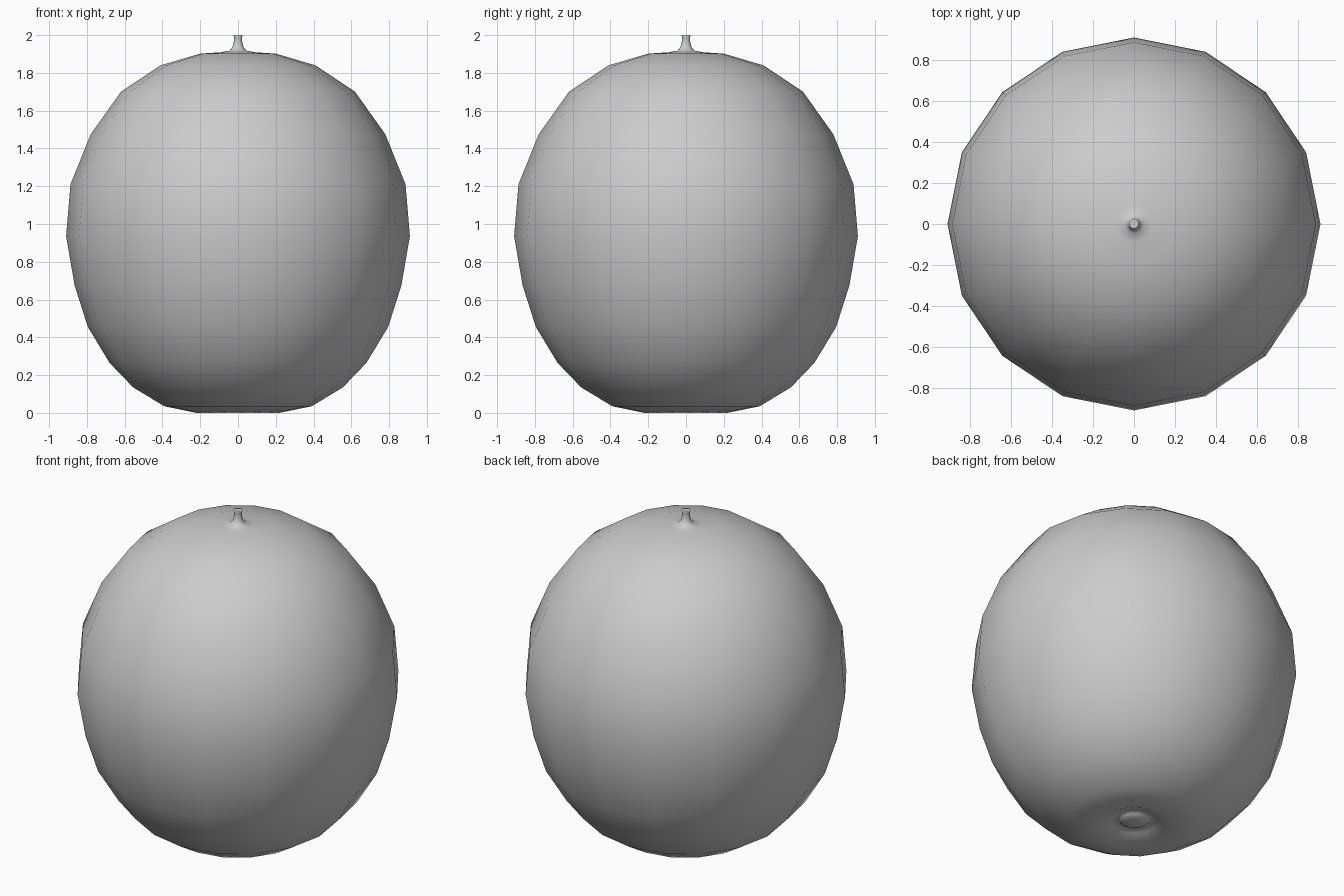
import bpy, bmesh
from math import cos, sin, tau

if "Cube" in bpy.data.objects:
    bpy.data.objects.remove(bpy.data.objects["Cube"])

SIDES = 16


def lathe(name, profile):
    """Spin an (r, z) profile, bottom to top, closing it at poles where r is 0."""
    bm = bmesh.new()
    rings = []
    for r, z in profile:
        n = SIDES if r else 1
        rings.append([bm.verts.new((r * cos(tau * i / SIDES), r * sin(tau * i / SIDES), z))
                      for i in range(n)])
    for a, b in zip(rings, rings[1:]):
        for i in range(SIDES):
            j = (i + 1) % SIDES
            quad = [a[i % len(a)], a[j % len(a)], b[j % len(b)], b[i % len(b)]]
            bm.faces.new(list(dict.fromkeys(quad)))
    bmesh.ops.recalc_face_normals(bm, faces=bm.faces)
    for f in bm.faces:
        f.smooth = True
    mesh = bpy.data.meshes.new(name)
    bm.to_mesh(mesh)
    bm.free()
    obj = bpy.data.objects.new(name, mesh)
    bpy.context.collection.objects.link(obj)
    return obj


# Round fruit: button in the bottom dimple, body, flared neck and stem
lathe("fruit_with_stem", [
    (0, 0.025), (0.05, 0.03), (0.08, 0.04), (0.09, 0.052), (0.13, 0.035),
    (0.22, 0.005), (0.39, 0.035), (0.555, 0.135), (0.68, 0.265),
    (0.795, 0.455), (0.865, 0.675), (0.91, 0.935), (0.887, 1.21),
    (0.78, 1.475), (0.62, 1.70), (0.41, 1.84), (0.20, 1.902),
    (0.09, 1.909), (0.045, 1.918), (0.03, 1.935), (0.022, 1.965),
    (0.022, 1.99), (0.025, 2.0), (0.015, 2.0), (0, 1.995)])
bpy.context.object  # single continuous skin
for v in bpy.data.objects["fruit_with_stem"].data.vertices:
    if abs(v.co.z - 0.005) < 1e-4:
        v.co.z = 0.0  # resting ring sits on the floor
